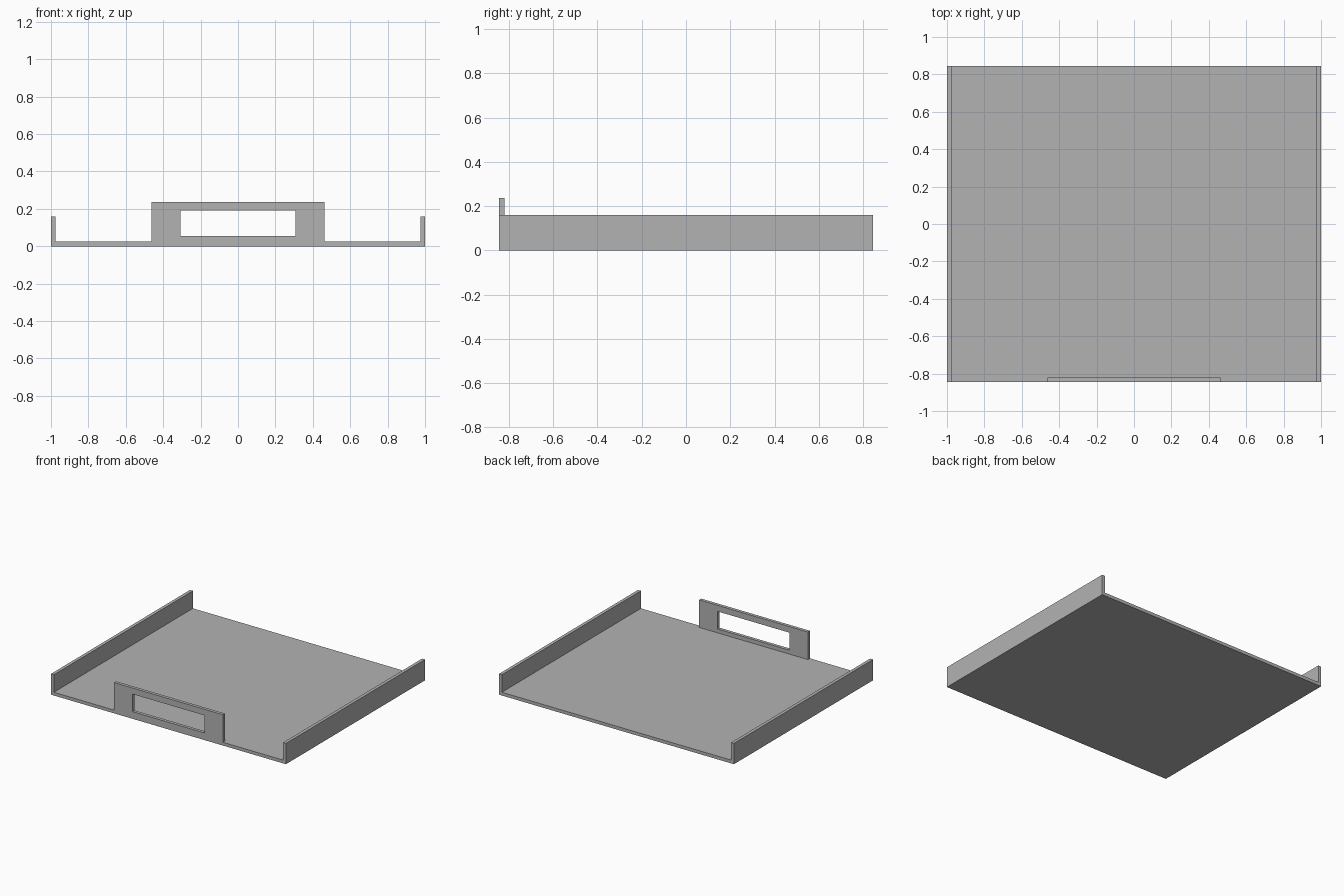
import bpy
import math

if "Cube" in bpy.data.objects:
    bpy.data.objects.remove(bpy.data.objects["Cube"])

WIDTH, DEPTH, WALL = 2.0, 1.69, 0.025
SIDE_HEIGHT, HANDLE_HEIGHT = 0.16, 0.237

# Single grey metal finish
grey = bpy.data.materials.new("grey_metal")
grey.use_nodes = True
colour = (0.45, 0.45, 0.45, 1.0)
grey.diffuse_color = colour
grey.node_tree.nodes["Principled BSDF"].inputs["Base Color"].default_value = colour


def mirrored(half):
    """Complete an x-z outline from its right half."""
    return half + [(-x, z) for x, z in reversed(half)]


def extruded(name, outlines, y_front, y_back):
    """Extrude filled x-z outlines along y; inner outlines become holes."""
    curve = bpy.data.curves.new(name + "_profile", "CURVE")
    curve.dimensions = "2D"
    curve.fill_mode = "BOTH"
    curve.extrude = (y_back - y_front) / 2
    for outline in outlines:
        spline = curve.splines.new("POLY")
        spline.points.add(len(outline) - 1)
        for point, (x, z) in zip(spline.points, outline):
            point.co = (x, z, 0, 1)
        spline.use_cyclic_u = True
        spline.use_smooth = False
    helper = bpy.data.objects.new(name + "_profile", curve)
    bpy.context.collection.objects.link(helper)
    graph = bpy.context.evaluated_depsgraph_get()
    mesh = bpy.data.meshes.new_from_object(helper.evaluated_get(graph))
    bpy.data.objects.remove(helper)
    mesh.name = name
    mesh.materials.clear()
    mesh.materials.append(grey)
    mesh.shade_flat()
    part = bpy.data.objects.new(name, mesh)
    part.rotation_euler.x = math.pi / 2
    part.location.y = (y_front + y_back) / 2
    bpy.context.collection.objects.link(part)
    return part


# Tray: flat floor with an upright flange on each side
w = WIDTH / 2
channel = mirrored([(w, 0), (w, SIDE_HEIGHT), (w - WALL, SIDE_HEIGHT), (w - WALL, WALL)])
extruded("tray", [channel], -DEPTH / 2, DEPTH / 2)

# Front handle: upright plate with a rectangular grip slot
plate = mirrored([(0.462, WALL), (0.462, HANDLE_HEIGHT)])
slot = mirrored([(0.307, 0.055), (0.307, 0.19)])
extruded("front_handle", [plate, slot], -DEPTH / 2, -DEPTH / 2 + WALL)
